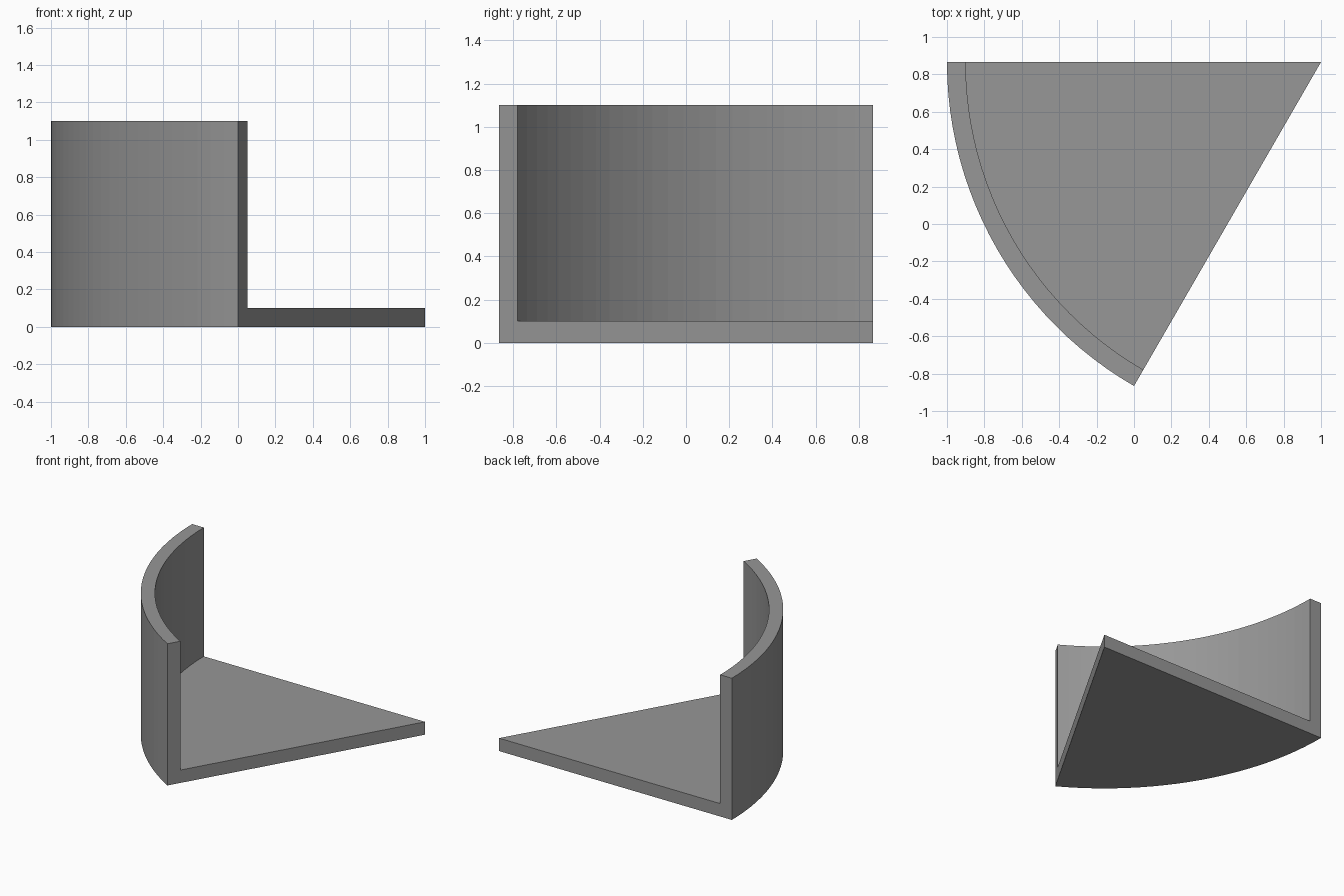
import bpy, bmesh, math

if "Cube" in bpy.data.objects:
    bpy.data.objects.remove(bpy.data.objects["Cube"])

RADIUS, WALL, FLOOR, HEIGHT = 2.0, 0.10, 0.10, 1.10
APEX = (1.0, math.sqrt(3) / 2)      # pivot corner of the 60 degree wedge
START, SWEEP, STEPS = math.pi, math.pi / 3, 24

grey = bpy.data.materials.new("mid_grey")
grey.diffuse_color = (0.31, 0.31, 0.31, 1)
grey.use_nodes = True
grey.node_tree.nodes["Principled BSDF"].inputs["Base Color"].default_value = grey.diffuse_color

# L-shaped cross-section (radius, height), swept around the pivot corner
profile = [(RADIUS, 0), (RADIUS, HEIGHT), (RADIUS - WALL, HEIGHT), (RADIUS - WALL, FLOOR)]

bm = bmesh.new()
apex_low = bm.verts.new((*APEX, 0))
apex_high = bm.verts.new((*APEX, FLOOR))
rings = []
for i in range(STEPS + 1):
    a = START + SWEEP * i / STEPS
    rings.append([bm.verts.new((APEX[0] + r * math.cos(a), APEX[1] + r * math.sin(a), z))
                  for r, z in profile])

# Curved wall: outside, rim and inside
for r0, r1 in zip(rings, rings[1:]):
    for k in range(len(profile) - 1):
        bm.faces.new((r0[k], r1[k], r1[k + 1], r0[k + 1]))

# Floor underside and top
bm.faces.new([apex_low] + [r[0] for r in rings])
bm.faces.new([apex_high] + [r[3] for r in rings])

# Straight L-shaped ends
for ring in (rings[0], rings[-1]):
    bm.faces.new([apex_low] + ring + [apex_high])

bmesh.ops.recalc_face_normals(bm, faces=bm.faces[:])
mesh = bpy.data.meshes.new("wedge_floor_with_curved_wall")
bm.to_mesh(mesh)
bm.free()
mesh.materials.append(grey)
obj = bpy.data.objects.new("wedge_floor_with_curved_wall", mesh)
bpy.context.collection.objects.link(obj)
